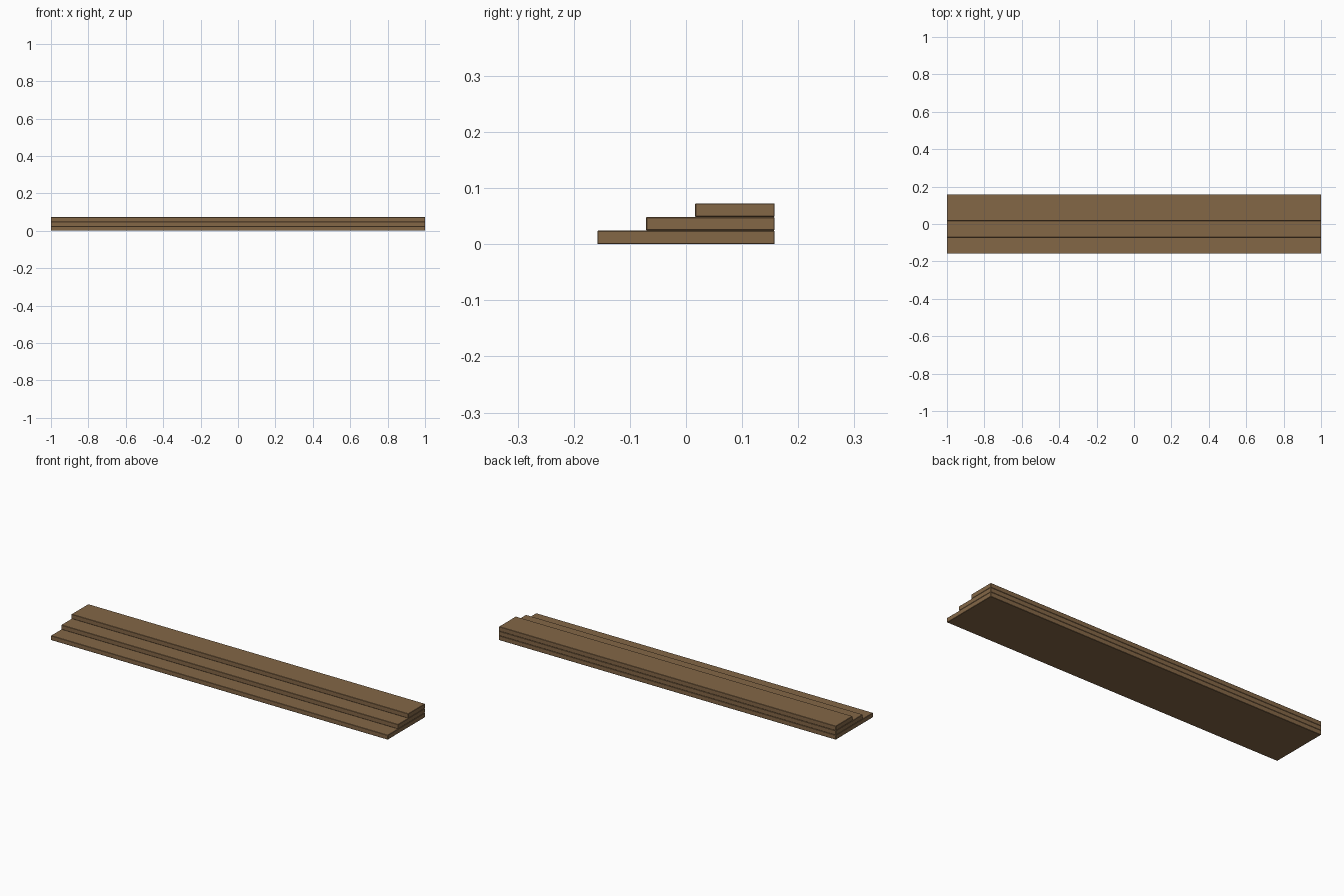
import bpy

# Remove the default cube
cube = bpy.data.objects.get("Cube")
if cube:
    bpy.data.objects.remove(cube, do_unlink=True)

# Wood colour
wood = bpy.data.materials.new("brown_wood")
wood.use_nodes = True
colour = (0.23, 0.135, 0.062, 1.0)
wood.diffuse_color = colour
wood.node_tree.nodes["Principled BSDF"].inputs["Base Color"].default_value = colour

LENGTH = 2.0
BACK = 0.158
THICKNESS = 0.0243


def plank(name, front, level):
    """One long board, flush at the back, with slightly eased edges."""
    bpy.ops.mesh.primitive_cube_add(
        size=1, location=(0, (front + BACK) / 2, (level + 0.5) * THICKNESS))
    board = bpy.context.object
    board.name = name
    board.scale = (LENGTH, BACK - front, THICKNESS)
    bpy.ops.object.transform_apply(location=False, rotation=False, scale=True)
    board.data.materials.append(wood)
    bevel = board.modifiers.new("eased_edges", "BEVEL")
    bevel.width = 0.0015
    bevel.segments = 1
    return board


# Three boards stacked as shallow steps
fronts = {"bottom_plank": -BACK, "middle_plank": -0.071, "top_plank": 0.016}
for level, (name, front) in enumerate(fronts.items()):
    plank(name, front, level)
